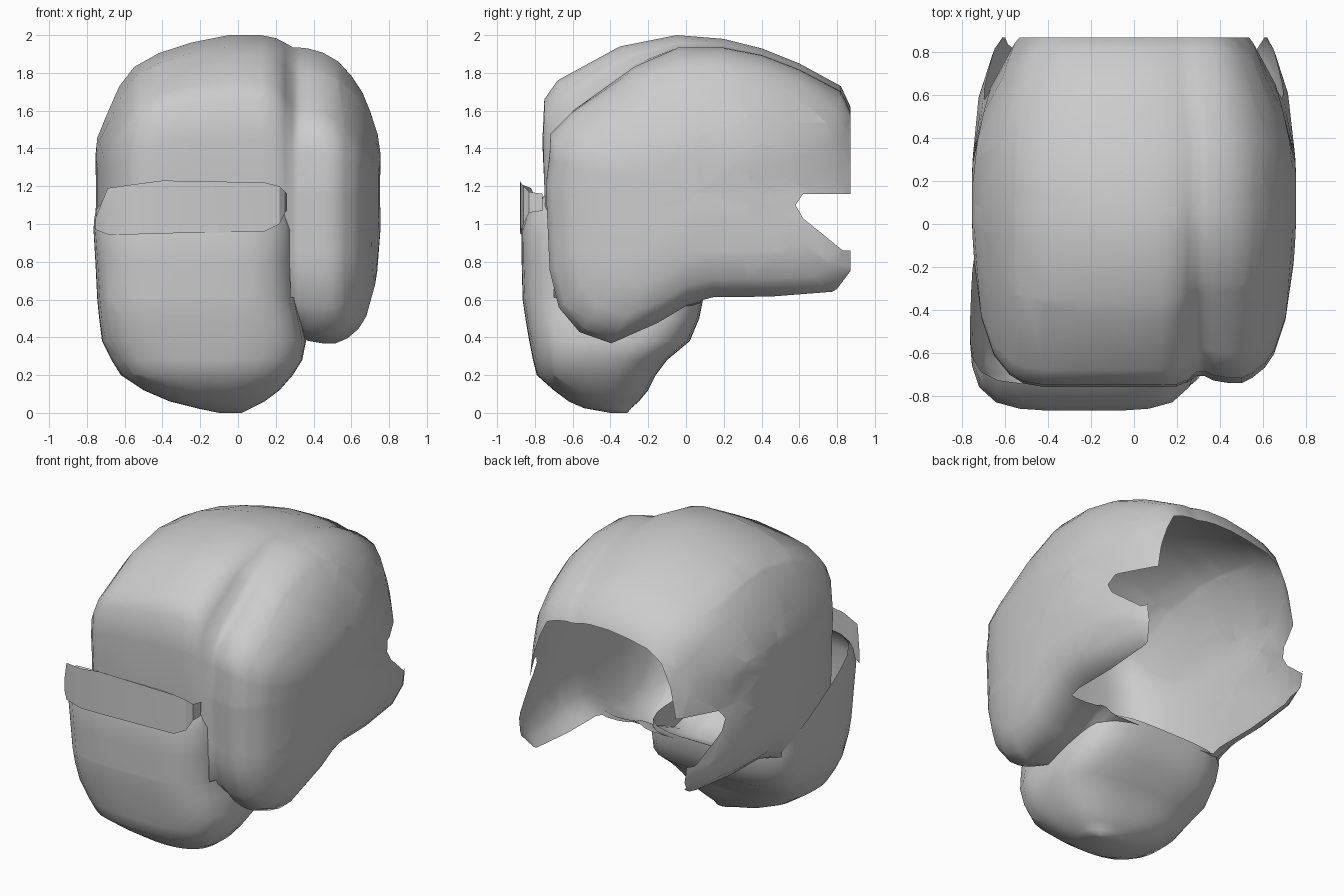
import bpy, bmesh, math
from mathutils import Vector

if "Cube" in bpy.data.objects:
    bpy.data.objects.remove(bpy.data.objects["Cube"])


def loft(rings):
    """Skin a list of equal-length closed rings and cap both ends."""
    bm = bmesh.new()
    vs = [[bm.verts.new(p) for p in r] for r in rings]
    n = len(rings[0])
    for a, b in zip(vs, vs[1:]):
        for i in range(n):
            j = (i + 1) % n
            bm.faces.new((a[i], a[j], b[j], b[i]))
    for ring in (vs[0], vs[-1]):
        c = bm.verts.new(sum((v.co for v in ring), Vector()) / n)
        for i in range(n):
            bm.faces.new((ring[i], ring[(i + 1) % n], c))
    bmesh.ops.recalc_face_normals(bm, faces=bm.faces)
    return bm


def carve(bm, planes):
    """Remove the skin inside a convex region given by (point, outward normal)."""
    planes = [(Vector(c), Vector(n).normalized()) for c, n in planes]
    for c, n in planes:
        bmesh.ops.bisect_plane(bm, geom=bm.verts[:] + bm.edges[:] + bm.faces[:],
                               dist=1e-5, plane_co=c, plane_no=n)
    dead = [f for f in bm.faces
            if all((f.calc_center_median() - c).dot(n) < 0 for c, n in planes)]
    bmesh.ops.delete(bm, geom=dead, context='FACES')


def finish(bm, name, angle=80):
    me = bpy.data.meshes.new(name)
    bm.to_mesh(me)
    bm.free()
    ob = bpy.data.objects.new(name, me)
    bpy.context.collection.objects.link(ob)
    bpy.ops.object.select_all(action='DESELECT')
    ob.select_set(True)
    bpy.context.view_layer.objects.active = ob
    bpy.ops.object.shade_smooth_by_angle(angle=math.radians(angle))
    return ob


# Hood shell: side profiles (y, z) lofted across x, with a lower right-hand panel
lower = [(.95, 1.4), (1.02, 1.15), (1.02, .88), (.95, .7), (.8, .62), (.45, .6), (.15, .6),
         (0, .56), (-.15, .47), (-.4, .36), (-.57, .42), (-.68, .55), (-.73, .75), (-.75, 1.2)]
main = [(-.76, 1.45), (-.75, 1.66), (-.68, 1.76), (-.35, 1.94), (-.05, 2), (.2, 1.98),
        (.4, 1.93), (.6, 1.85), (.82, 1.73), (.88, 1.6)] + lower
side = [(-.73, 1.38), (-.725, 1.5), (-.61, 1.62), (-.28, 1.86), (-.05, 1.96), (.2, 1.96),
        (.4, 1.92), (.6, 1.84), (.82, 1.72), (.88, 1.59)] + lower
# x, upper scale, overall scale, blend to side panel
stations = [(-.755, .2, .3, 0), (-.745, .32, .6, 0), (-.70, .46, .82, 0), (-.63, .66, .93, 0),
            (-.55, .79, .98, 0), (-.42, .88, 1, 0), (-.25, .95, 1, 0), (-.05, 1, 1, 0),
            (.12, 1, 1, 0), (.2, .985, 1, .1), (.25, .97, .985, .45), (.29, .96, .95, .85),
            (.33, .965, .95, 1), (.37, .96, .975, 1), (.45, .93, .99, 1), (.53, .87, .99, 1),
            (.6, .77, .96, 1), (.66, .65, .9, 1), (.7, .52, .82, 1), (.74, .36, .62, 1),
            (.755, .22, .3, 1)]
rings = []
for x, up, s, t in stations:
    ring = []
    for (ya, za), (yb, zb) in zip(main, side):
        y, z = ya + (yb - ya) * t, za + (zb - za) * t
        # the groove fades out behind the crown
        y = .05 + (y - .05) * (1 if y > .05 and abs(x) < .54 else s)
        z = 1.2 + (z - 1.2) * (up if z > 1.2 else s)
        # rear narrows, more at the roof than at the cheeks; outer front narrows a little
        k = .07 + .15 * min(1, max(0, (z - .9) / .25))
        k *= max(0, (y - .25) / .62) ** 1.6
        if abs(x) > .42:
            k += .075 * min(1, (abs(x) - .42) / .18) * max(0, (-.02 - y) / .65) ** 1.2
        ring.append((x * (1 - k), y, z))
    rings.append(ring)
bm = loft(rings)
# open back, side notches and underside opening
carve(bm, [((0, .87, 0), (0, -1, 0))])
carve(bm, [((0, .78, .63), (0, -.12, .09))])
notch = [(.58, 1.1), (.62, 1.03), (.83, .86), (.96, .86), (.96, 1.16), (.62, 1.16)]
carve(bm, [((0, y0, z0), (0, z1 - z0, y0 - y1))
           for (y0, z0), (y1, z1) in zip(notch, notch[1:] + notch[:1])])
carve(bm, [((-.56, 0, 0), (-1, 0, 0)), ((.56, 0, 0), (1, 0, 0)),
           ((0, .08, 0), (0, -1, 0)), ((0, 0, 1.1), (0, 0, 1))])
finish(bm, "hood_shell")

# Jaw: rounded horizontal sections (z, x0, x1, y0, y1, squareness)
sections = [(0, -.1, .02, -.4, -.31, 2), (.025, -.22, .07, -.54, -.29, 2.2),
            (.06, -.36, .14, -.62, -.25, 2.4), (.12, -.5, .22, -.7, -.2, 2.7),
            (.2, -.62, .29, -.79, -.16, 3), (.28, -.67, .34, -.81, -.1, 3.2),
            (.38, -.72, .36, -.83, .02, 3.6), (.5, -.735, .33, -.85, .07, 4),
            (.6, -.745, .31, -.865, .09, 4), (.8, -.755, .3, -.87, .09, 4.2),
            (.97, -.765, .3, -.87, .09, 4.5), (1.07, -.76, .28, -.84, .09, 4.5),
            (1.16, -.74, .27, -.74, .09, 5)]


def section(z, x0, x1, y0, y1, p, n=36):
    ring = []
    for i in range(n):
        a = 2 * math.pi * i / n
        c, s = math.cos(a), math.sin(a)
        r = (abs(c) ** p + abs(s) ** p) ** (-1 / p)
        ring.append(((x0 + x1) / 2 + (x1 - x0) / 2 * c * r,
                     (y0 + y1) / 2 + (y1 - y0) / 2 * s * r, z))
    return ring


bm = loft([section(*s) for s in sections])
carve(bm, [((0, -.74, 1.15), (0, -.54, -.84))])
carve(bm, [((-.69, 0, 0), (-1, 0, 0)), ((0, -.7, 0), (0, -1, 0)),
           ((0, 0, .61), (0, 0, -1))])
finish(bm, "jaw_guard")

# Lip flap: thin upright strip rising from the jaw, its right end bent back to the shell
path = [(-.755, -.75, .97, 1.03), (-.69, -.82, .945, 1.19), (-.55, -.872, .945, 1.21),
        (-.4, -.88, .95, 1.23), (.14, -.875, .96, 1.22), (.22, -.86, 1.0, 1.2),
        (.25, -.83, 1.06, 1.17), (.26, -.76, 1.07, 1.16)]
bm = bmesh.new()
cols = [[bm.verts.new((x, y, z)) for z in (z0, z1)] for x, y, z0, z1 in path]
for a, b in zip(cols, cols[1:]):
    bm.faces.new((a[0], b[0], b[1], a[1]))
finish(bm, "lip_flap", 30)
